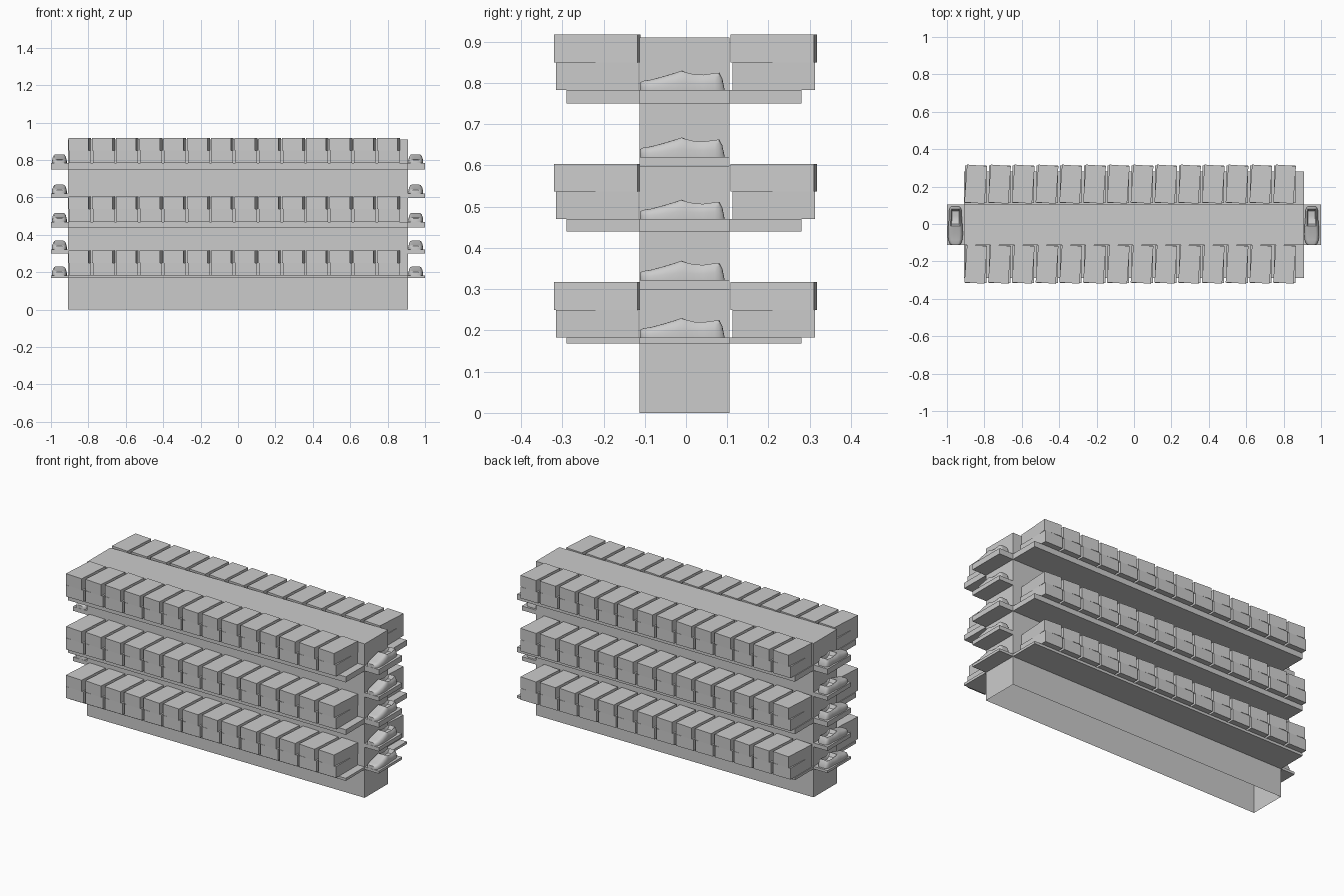
import bpy, bmesh, math
from mathutils import Matrix, Vector

if "Cube" in bpy.data.objects:
    bpy.data.objects.remove(bpy.data.objects["Cube"])


def finish(bm, name):
    me = bpy.data.meshes.new(name)
    bm.normal_update()
    bm.to_mesh(me)
    bm.free()
    ob = bpy.data.objects.new(name, me)
    bpy.context.collection.objects.link(ob)
    return ob


def box(name, x0, x1, y0, y1, z0, z1, turn=0.0, open_bottom=False):
    bm = bmesh.new()
    bmesh.ops.create_cube(bm, size=1)
    bmesh.ops.scale(bm, vec=(x1 - x0, y1 - y0, z1 - z0), verts=bm.verts)
    bmesh.ops.rotate(bm, cent=(0, 0, 0), matrix=Matrix.Rotation(turn, 3, 'Z'), verts=bm.verts)
    if open_bottom:
        low = [f for f in bm.faces if f.normal.z < -0.9]
        bmesh.ops.delete(bm, geom=low, context='FACES_ONLY')
    ob = finish(bm, name)
    ob.location = ((x0 + x1) / 2, (y0 + y1) / 2, (z0 + z1) / 2)
    return ob


def copy(ob, name, loc):
    c = ob.copy()
    c.name = name
    c.location = loc
    bpy.context.collection.objects.link(c)
    return c


BX, Y0, Y1 = 0.908, -0.113, 0.105

# hollow central stand, open underneath
box("central_stand", -BX, BX, Y0, Y1, 0, 0.91, open_bottom=True)

# long shelves carrying boxes: (bottom, top)
long_levels = [(0.168, 0.183), (0.44, 0.47), (0.75, 0.783)]
for i, (a, b) in enumerate(long_levels):
    box(f"long_shelf_{i}", -BX, BX, -0.29, 0.28, a, b)

# short shelves at both ends
end_levels = [long_levels[0], (0.299, 0.322), long_levels[1], (0.596, 0.621), long_levels[2]]
for i, (a, b) in enumerate(end_levels):
    for side, s in (("left", -1), ("right", 1)):
        xs = sorted((s * (BX - 0.002), s * 1.0))
        box(f"{side}_end_shelf_{i}", xs[0], xs[1], Y0, Y1, a, b)

# shoe boxes: straight tray with a slightly twisted lid
tray = lid = None
for lv, (_, z) in enumerate(long_levels):
    for row, yc in (("front", -0.215), ("back", 0.213)):
        for k in range(14):
            xc = -0.846 + 0.127 * k
            if tray is None:
                tray = box("box_tray", xc - 0.0575, xc + 0.0575, yc - 0.1, yc + 0.1, z, z + 0.067)
                lid = box("box_lid", xc - 0.054, xc + 0.054, yc - 0.101, yc + 0.101,
                          z + 0.067, z + 0.134, turn=math.radians(-4))
            else:
                copy(tray, f"box_tray_{row}_{lv}_{k}", (xc, yc, z + 0.0335))
                copy(lid, f"box_lid_{row}_{lv}_{k}", (xc, yc, z + 0.1005))


# shoe lofted from toe (-y) to heel (+y): y, half width, rim height, opening depth
stations = [(-0.112, 0.020, 0.018, 0), (-0.104, 0.031, 0.022, 0), (-0.085, 0.037, 0.025, 0),
            (-0.055, 0.040, 0.033, 0), (-0.025, 0.039, 0.042, 0), (-0.010, 0.038, 0.047, 0),
            (0.000, 0.037, 0.044, 0.018), (0.020, 0.035, 0.039, 0.022),
            (0.042, 0.034, 0.038, 0.022), (0.070, 0.034, 0.042, 0.022),
            (0.080, 0.031, 0.043, 0.0), (0.088, 0.027, 0.028, 0.0), (0.093, 0.022, 0.004, 0.0)]


def make_shoe():
    bm = bmesh.new()
    rings = []
    for y, w, h, d in stations:
        half = [(w, 0), (w, 0.4 * h), (0.9 * w, 0.75 * h), (0.7 * w, 0.97 * h),
                (0.55 * w, h - d), (0.2 * w, h - d)]
        pts = half + [(-x, z) for x, z in reversed(half)]
        rings.append([bm.verts.new((x, y, z)) for x, z in pts])
    n = len(rings[0])
    for r, q in zip(rings, rings[1:]):
        for i in range(n):
            j = (i + 1) % n
            bm.faces.new((r[i], r[j], q[j], q[i]))
    bm.faces.new(rings[0])
    bm.faces.new(rings[-1])
    bmesh.ops.recalc_face_normals(bm, faces=bm.faces)
    return finish(bm, "shoe")


shoe = make_shoe()
bpy.context.view_layer.objects.active = shoe
shoe.select_set(True)
bpy.ops.object.shade_smooth_by_angle(angle=math.radians(40))
for i, (_, z) in enumerate(end_levels):
    for side, x in (("left", -0.955), ("right", 0.95)):
        if i == 0 and side == "left":
            shoe.location = (x, 0, z)
        else:
            copy(shoe, f"{side}_shoe_{i}", (x, 0, z))
